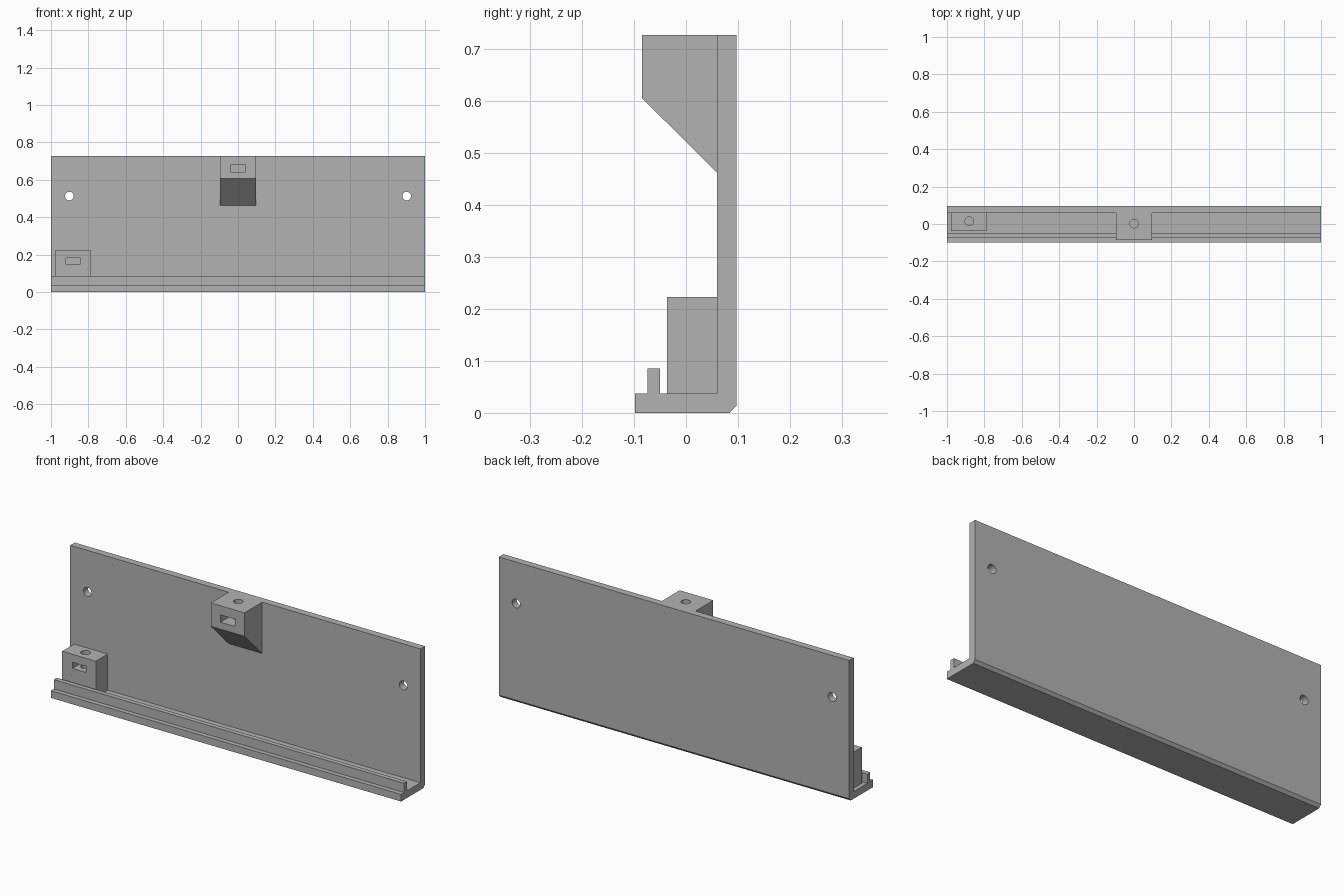
import bpy
import bmesh
import math

if "Cube" in bpy.data.objects:
    bpy.data.objects.remove(bpy.data.objects["Cube"], do_unlink=True)

GREY = (0.45, 0.45, 0.45, 1)
grey = bpy.data.materials.new("plain grey")
grey.use_nodes = True
grey.diffuse_color = GREY
grey.node_tree.nodes["Principled BSDF"].inputs["Base Color"].default_value = GREY


def extrude_profile(name, profile, x0, x1):
    """Closed (y, z) outline swept along x."""
    bm = bmesh.new()
    face = bm.faces.new([bm.verts.new((x0, y, z)) for y, z in profile])
    swept = bmesh.ops.extrude_face_region(bm, geom=[face])["geom"]
    verts = [v for v in swept if isinstance(v, bmesh.types.BMVert)]
    bmesh.ops.translate(bm, verts=verts, vec=(x1 - x0, 0, 0))
    bmesh.ops.recalc_face_normals(bm, faces=bm.faces)
    mesh = bpy.data.meshes.new(name)
    bm.to_mesh(mesh)
    bm.free()
    mesh.materials.append(grey)
    obj = bpy.data.objects.new(name, mesh)
    bpy.context.collection.objects.link(obj)
    return obj


def box(name, x0, x1, y0, y1, z0, z1):
    return extrude_profile(name, [(y0, z0), (y1, z0), (y1, z1), (y0, z1)], x0, x1)


def cylinder(name, centre, depth, turn=0):
    bpy.ops.mesh.primitive_cylinder_add(vertices=32, radius=0.023, depth=depth,
                                        location=centre, rotation=(turn, 0, 0))
    obj = bpy.context.object
    obj.name = name
    obj.data.materials.append(grey)
    return obj


def cut(target, cutter):
    cutter.hide_render = True
    mod = target.modifiers.new("cut", "BOOLEAN")
    mod.operation = "DIFFERENCE"
    mod.solver = "EXACT"
    mod.object = cutter
    bpy.context.view_layer.objects.active = target
    bpy.ops.object.modifier_apply(modifier=mod.name)
    bpy.data.objects.remove(cutter, do_unlink=True)


FRONT, BACK, TOP, LEDGE = 0.06, 0.097, 0.727, 0.037

# Back plate with ledge and retaining lip
plate = extrude_profile("back_plate_and_ledge", [
    (-0.098, 0), (0.084, 0), (BACK, 0.014), (BACK, TOP), (FRONT, TOP),
    (FRONT, LEDGE), (-0.05, LEDGE), (-0.05, 0.085), (-0.074, 0.085),
    (-0.074, LEDGE), (-0.098, LEDGE)], -1, 1)
for side in (-1, 1):
    cut(plate, cylinder("screw_hole", (side * 0.902, 0.08, 0.513), 0.2, math.pi / 2))

# Sloped upper block with nut slot and blind screw hole
upper = extrude_profile("upper_block", [
    (-0.085, TOP), (-0.085, 0.606), (FRONT, 0.462), (FRONT, TOP)], -0.096, 0.096)
cut(upper, box("nut_slot", -0.041, 0.041, -0.2, 0.038, 0.642, 0.68))
cut(upper, cylinder("bolt_hole", (0, 0.002, 0.69), 0.16))

# Lower block with nut slot and screw hole
lower = box("lower_block", -0.978, -0.786, -0.037, FRONT, LEDGE, 0.223)
cut(lower, box("nut_slot", -0.919, -0.843, -0.2, 0.048, 0.15, 0.182))
cut(lower, cylinder("bolt_hole", (-0.881, 0.015, 0.19), 0.16))

# Smooth hole walls, crisp edges
for obj in (plate, upper, lower):
    bpy.ops.object.select_all(action="DESELECT")
    obj.select_set(True)
    bpy.context.view_layer.objects.active = obj
    bpy.ops.object.shade_smooth_by_angle(angle=math.radians(30))
